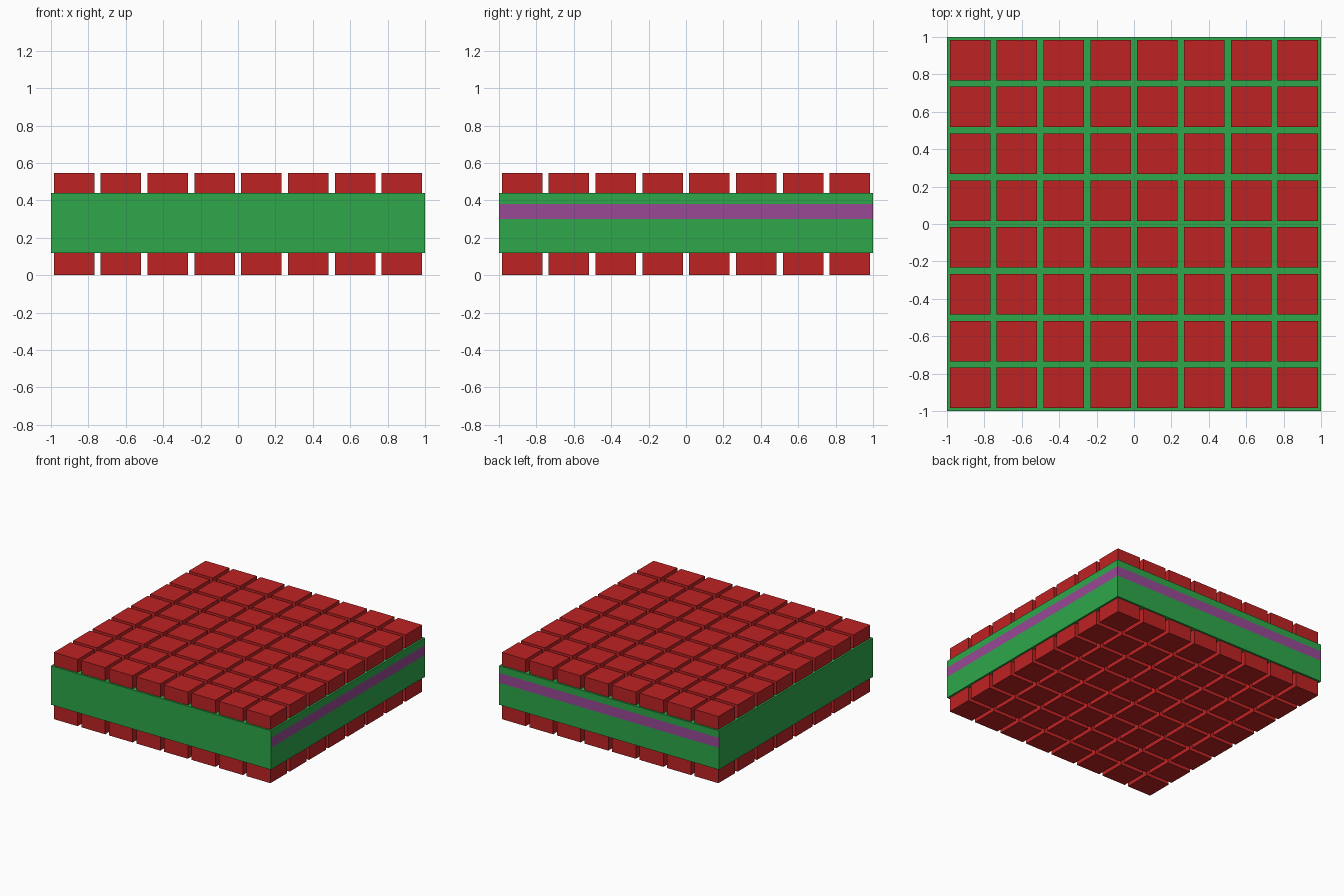
import bpy, bmesh
from mathutils import Matrix, Vector

if "Cube" in bpy.data.objects:
    bpy.data.objects.remove(bpy.data.objects["Cube"])

COUNT = 8          # blocks per side
BLOCK = 0.217      # block width
EDGE = 0.985       # outer edge of the block grid
SLAB_Z = (0.12, 0.44)
BAND_Z = (0.30, 0.382)
TOP_Z = 0.548


def material(name, colour):
    m = bpy.data.materials.new(name)
    m.diffuse_color = (*colour, 1)
    m.use_nodes = True
    m.node_tree.nodes["Principled BSDF"].inputs["Base Color"].default_value = m.diffuse_color
    return m


red = material("red", (0.52, 0.016, 0.017))
green = material("green", (0.027, 0.39, 0.068))
purple = material("purple", (0.31, 0.067, 0.30))


def add_box(bm, centre, size):
    bmesh.ops.create_cube(bm, size=1, matrix=Matrix.Translation(centre)
                          @ Matrix.Diagonal((*size, 1)))


def finish(name, bm, mats):
    mesh = bpy.data.meshes.new(name)
    bm.to_mesh(mesh)
    bm.free()
    for m in mats:
        mesh.materials.append(m)
    obj = bpy.data.objects.new(name, mesh)
    bpy.context.collection.objects.link(obj)
    return obj


def block_grid(name, z0, z1):
    """Square grid of separate blocks between two heights."""
    bm = bmesh.new()
    first = -EDGE + BLOCK / 2
    pitch = -2 * first / (COUNT - 1)
    for i in range(COUNT):
        for j in range(COUNT):
            add_box(bm, (first + i * pitch, first + j * pitch, (z0 + z1) / 2),
                    (BLOCK, BLOCK, z1 - z0))
    return finish(name, bm, [red])


# Central slab, cut at two heights so the band is its own ring of faces
bm = bmesh.new()
add_box(bm, (0, 0, sum(SLAB_Z) / 2), (2, 2, SLAB_Z[1] - SLAB_Z[0]))
for z in BAND_Z:
    bmesh.ops.bisect_plane(bm, geom=bm.verts[:] + bm.edges[:] + bm.faces[:],
                           plane_co=Vector((0, 0, z)), plane_no=Vector((0, 0, 1)))
bm.normal_update()
# Purple band on the right and back sides
for f in bm.faces:
    z = f.calc_center_median().z
    if BAND_Z[0] < z < BAND_Z[1] and max(f.normal.x, f.normal.y) > 0.9:
        f.material_index = 1
finish("slab", bm, [green, purple])

# Block layers above and below the slab
block_grid("top_blocks", SLAB_Z[1], TOP_Z)
block_grid("bottom_blocks", 0, SLAB_Z[0])
